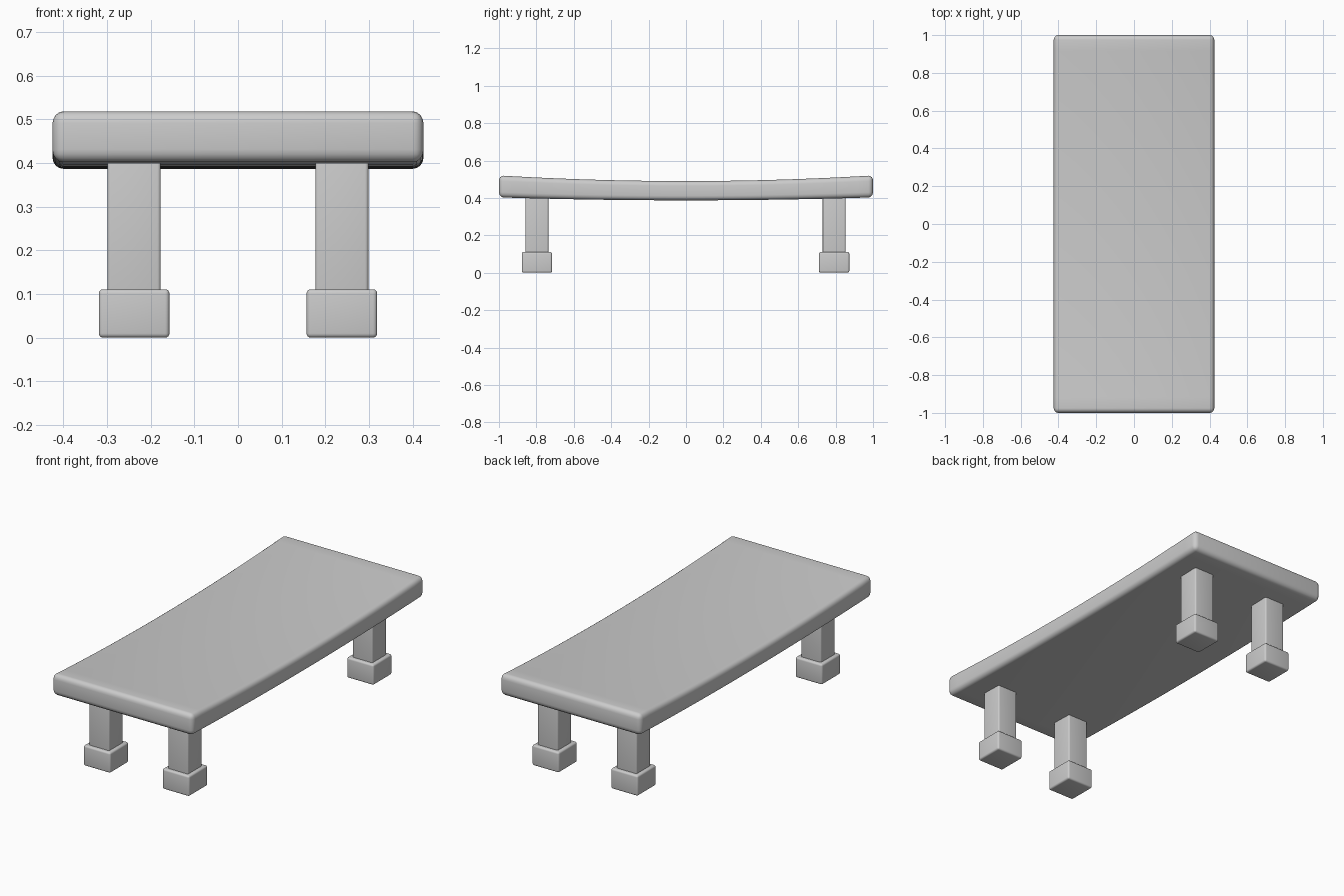
import bpy, bmesh, math
from mathutils import Vector

old = bpy.data.objects.get("Cube")
if old:
    bpy.data.objects.remove(old, do_unlink=True)

grey = bpy.data.materials.new("light grey")
grey.use_nodes = True
grey.diffuse_color = (0.6, 0.6, 0.6, 1)
grey.node_tree.nodes["Principled BSDF"].inputs["Base Color"].default_value = (0.6, 0.6, 0.6, 1)


def rounded_box(name, low, high, radius, sag=False):
    """Box between two corners with rounded edges, optionally bowed along y."""
    low, high = Vector(low), Vector(high)
    bm = bmesh.new()
    bmesh.ops.create_cube(bm, size=1)
    for v in bm.verts:
        v.co = (low + high) / 2 + v.co * (high - low)
    bmesh.ops.bevel(bm, geom=bm.edges[:], offset=radius, segments=4,
                    profile=0.5, affect='EDGES')
    if sag:
        # cross cuts, then lift the ends; the top curves more than the bottom
        cuts = 24
        for i in range(1, cuts):
            y = low.y + (high.y - low.y) * i / cuts
            bmesh.ops.bisect_plane(bm, geom=bm.verts[:] + bm.edges[:] + bm.faces[:],
                                   plane_co=(0, y, 0), plane_no=(0, 1, 0))
        for v in bm.verts:
            up = (v.co.z - low.z) / (high.z - low.z)
            v.co.z += (0.016 + 0.014 * up) * v.co.y ** 2
    mesh = bpy.data.meshes.new(name)
    bm.to_mesh(mesh)
    bm.free()
    mesh.materials.append(grey)
    obj = bpy.data.objects.new(name, mesh)
    bpy.context.collection.objects.link(obj)
    bpy.ops.object.select_all(action='DESELECT')
    obj.select_set(True)
    bpy.context.view_layer.objects.active = obj
    bpy.ops.object.shade_smooth_by_angle(angle=math.radians(40))
    return obj


def post(name, x, y, half, bottom, top, radius):
    return rounded_box(name, (x - half, y - half, bottom), (x + half, y + half, top), radius)


# Bowed slab top
rounded_box("table_top", (-0.425, -1, 0.387), (0.425, 1, 0.49), 0.025, sag=True)

# Four square legs, each standing in a wider foot block
for end, y in (("front", -0.797), ("back", 0.792)):
    for side, x in (("left", 0.238), ("right", -0.238)):
        post(f"{end}_{side}_leg", x, y, 0.061, 0.05, 0.41, 0.008)
        post(f"{end}_{side}_foot", x, y, 0.081, 0, 0.111, 0.01)
